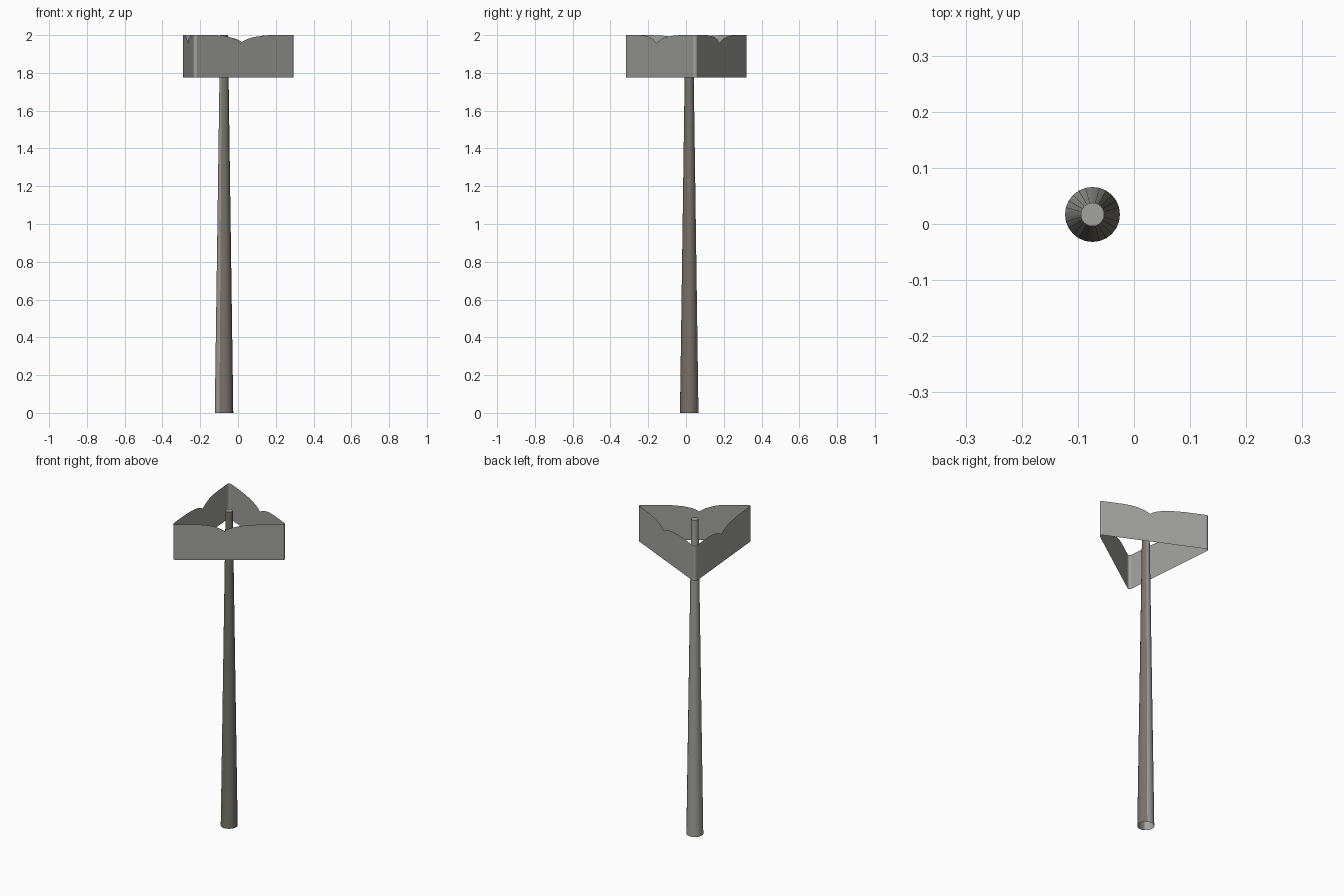
import bpy, bmesh, math

if "Cube" in bpy.data.objects:
    bpy.data.objects.remove(bpy.data.objects["Cube"])

CX, CY = -0.074, 0.017      # shared axis of pole and sign


def material(name, rgb):
    m = bpy.data.materials.new(name)
    m.diffuse_color = (*rgb, 1)
    m.use_nodes = True
    m.node_tree.nodes["Principled BSDF"].inputs["Base Color"].default_value = m.diffuse_color
    return m


grey = material("grey_metal", (0.36, 0.36, 0.35))
brown = material("brown_weathered", (0.185, 0.17, 0.145))


def make_object(name, bm, mats):
    me = bpy.data.meshes.new(name)
    bm.to_mesh(me)
    bm.free()
    ob = bpy.data.objects.new(name, me)
    bpy.context.collection.objects.link(ob)
    for m in mats:
        me.materials.append(m)
    return ob


# Tapered pole, open at the foot, capped on top
N = 24
bm = bmesh.new()
rings = []
for z, r in ((0, 0.049), (2.0, 0.021)):
    rings.append([bm.verts.new((CX + r * math.cos(2 * math.pi * i / N),
                                CY + r * math.sin(2 * math.pi * i / N), z))
                  for i in range(N)])
for i in range(N):
    j = (i + 1) % N
    f = bm.faces.new((rings[0][i], rings[0][j], rings[1][j], rings[1][i]))
    f.smooth = True
    # weathered side faces front right
    ang = 360 * (i + 0.5) / N
    f.material_index = 1 if ang > 235 or ang < 63 else 0
bm.faces.new(rings[1])
pole = make_object("pole", bm, [grey, brown])
bpy.context.view_layer.objects.active = pole
pole.select_set(True)
bpy.ops.object.shade_smooth_by_angle(angle=math.radians(35))

# Three-sided sign: thin sheet with rounded corners and a notched top edge
D, R, Z0 = 0.357, 0.012, 1.775
top_edge = [(0.2, 2.0), (0.28, 1.997), (0.34, 1.99), (0.4, 1.978), (0.44, 1.965),
            (0.46, 1.957), (0.485, 1.968), (0.53, 1.98), (0.6, 1.99),
            (0.7, 1.997), (0.8, 2.0)]


def corner(k):
    a = math.radians(5 + 120 * k)
    x, y = CX + D * math.cos(a), CY + D * math.sin(a)
    return [(x + R * math.cos(a + math.radians(d)),
             y + R * math.sin(a + math.radians(d))) for d in (-60, -20, 20, 60)]


bm = bmesh.new()
corners = []
for k in range(3):
    corners.append([(bm.verts.new((x, y, Z0)), bm.verts.new((x, y, 2.0)))
                    for x, y in corner(k)])
for k in range(3):
    c = corners[k]
    for p, q in zip(c, c[1:]):
        bm.faces.new((p[0], q[0], q[1], p[1])).smooth = True
    # flat panel to the next corner
    s, e = c[-1], corners[(k + 1) % 3][0]
    prev = s
    for t, z in top_edge + [(1, 2.0)]:
        if t == 1:
            cur = e
        else:
            p = s[0].co.lerp(e[0].co, t)
            cur = (bm.verts.new(p), bm.verts.new((p.x, p.y, z)))
        bm.faces.new((prev[0], cur[0], cur[1], prev[1]))
        prev = cur
make_object("sign_panels", bm, [grey])
